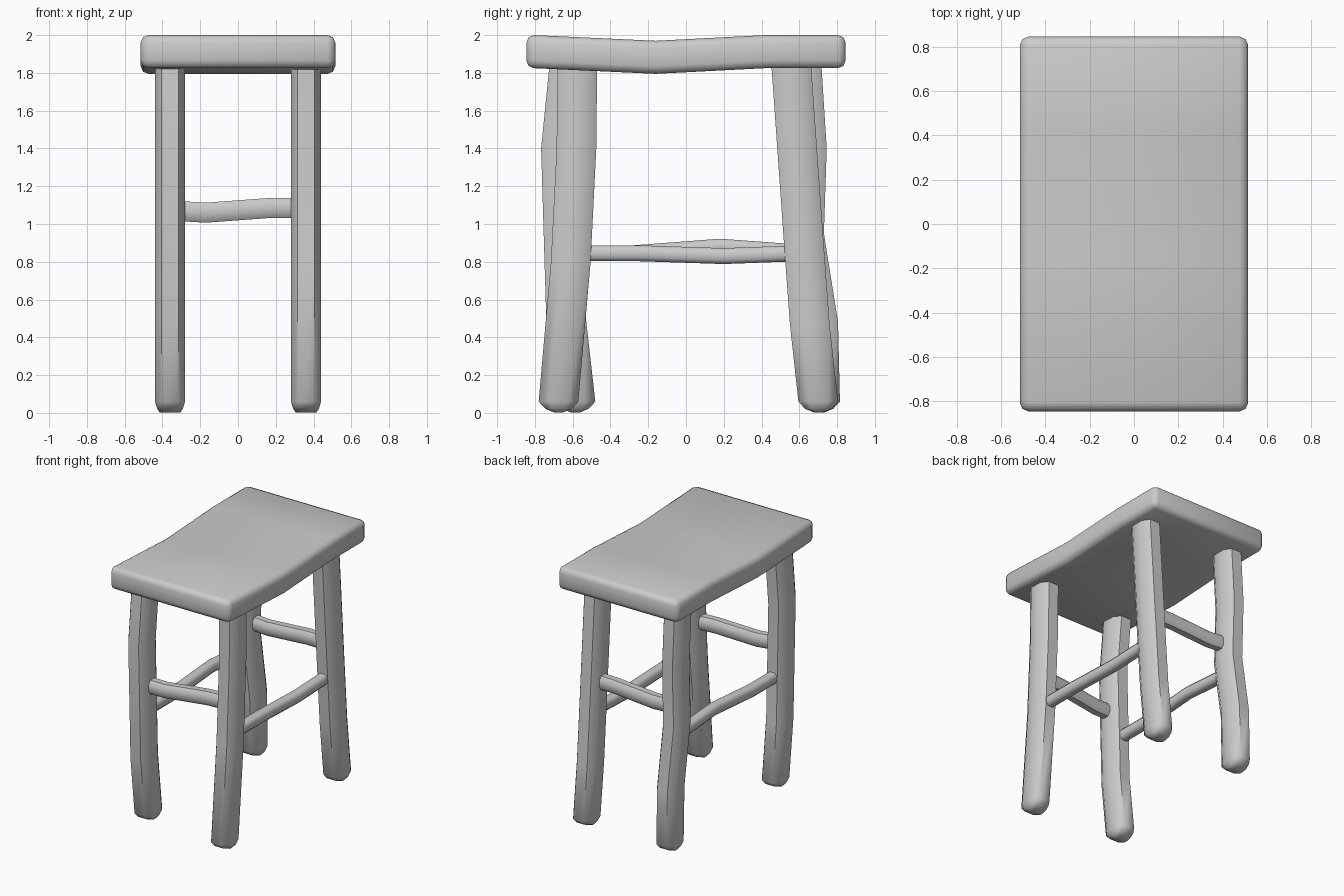
import bpy, bmesh, math
from mathutils import Vector

if "Cube" in bpy.data.objects:
    bpy.data.objects.remove(bpy.data.objects["Cube"])

OCT = [(1, .5), (.55, 1), (-.55, 1), (-1, .5), (-1, -.5), (-.55, -1), (.55, -1), (1, -.5)]


def finish(bm, name, angle):
    bmesh.ops.recalc_face_normals(bm, faces=bm.faces)
    me = bpy.data.meshes.new(name)
    bm.to_mesh(me)
    bm.free()
    ob = bpy.data.objects.new(name, me)
    bpy.context.collection.objects.link(ob)
    bpy.ops.object.select_all(action='DESELECT')
    ob.select_set(True)
    bpy.context.view_layer.objects.active = ob
    bpy.ops.object.shade_smooth_by_angle(angle=math.radians(angle))
    return ob


def sweep(name, stations, u, v):
    """Loft an eight-sided section through (centre, half_u, half_v) stations."""
    bm = bmesh.new()
    u, v = Vector(u), Vector(v)
    rings = [[bm.verts.new(Vector(c) + u * (a * hu) + v * (b * hv)) for a, b in OCT]
             for c, hu, hv in stations]
    for r, s in zip(rings, rings[1:]):
        for i in range(8):
            j = (i + 1) % 8
            bm.faces.new((r[i], r[j], s[j], s[i]))
    bm.faces.new(rings[0])
    bm.faces.new(rings[-1])
    return finish(bm, name, 50)


# Seat: slab with a shallow dip and rounded rim
bm = bmesh.new()
bmesh.ops.create_cube(bm, size=1)
for vert in bm.verts:
    vert.co = Vector((vert.co.x * 1.03, vert.co.y * 1.69, 1.9125 + vert.co.z * .175))
rim = list(bm.edges)
bmesh.ops.bevel(bm, geom=rim, offset=.04, segments=2, profile=.5, affect='EDGES')
for y in (-.16, .42):
    bmesh.ops.bisect_plane(bm, geom=bm.verts[:] + bm.edges[:] + bm.faces[:],
                           plane_co=(0, y, 0), plane_no=(0, 1, 0))
for vert in bm.verts:
    if abs(vert.co.y + .16) < .01:
        vert.co.z -= .03
finish(bm, "seat", 50)

# Legs: (y, z) centre lines, each gently bent
legs = {
    "front_right_leg": (.36, [(-.675, .06), (-.61, .8), (-.58, 1.4), (-.575, 1.87)]),
    "front_left_leg": (-.36, [(-.585, .06), (-.635, .5), (-.662, 1.4), (-.615, 1.87)]),
    "back_right_leg": (.36, [(.70, .06), (.655, .47), (.62, .95), (.555, 1.87)]),
    "back_left_leg": (-.36, [(.71, .06), (.70, .48), (.625, .95), (.64, 1.4), (.61, 1.87)]),
}
for name, (x, path) in legs.items():
    y0 = path[0][0]
    foot = [((x, y0, .003), .055, .025), ((x, y0, .022), .068, .07)]
    sweep(name, foot + [((x, y, z), .08, .105) for y, z in path], (1, 0, 0), (0, 1, 0))

# Cross rungs at front and back
for name, yl, yr in (("front_rung", -.655, -.595), ("back_rung", .625, .615)):
    path = [(-.34, 1.07), (-.17, 1.06), (.17, 1.085), (.34, 1.085)]
    sweep(name, [((x, yl + (yr - yl) * (x + .34) / .68, z), .045, .053) for x, z in path],
          (0, 1, 0), (0, 0, 1))

# Long side rungs
side = {
    "right_rung": (.36, [(-.58, .845), (-.25, .845), (.2, .83), (.6, .845)]),
    "left_rung": (-.36, [(-.62, .845), (-.28, .845), (.18, .88), (.66, .845)]),
}
for name, (x, path) in side.items():
    sweep(name, [((x, y, z), .04, .042) for y, z in path], (1, 0, 0), (0, 0, 1))
